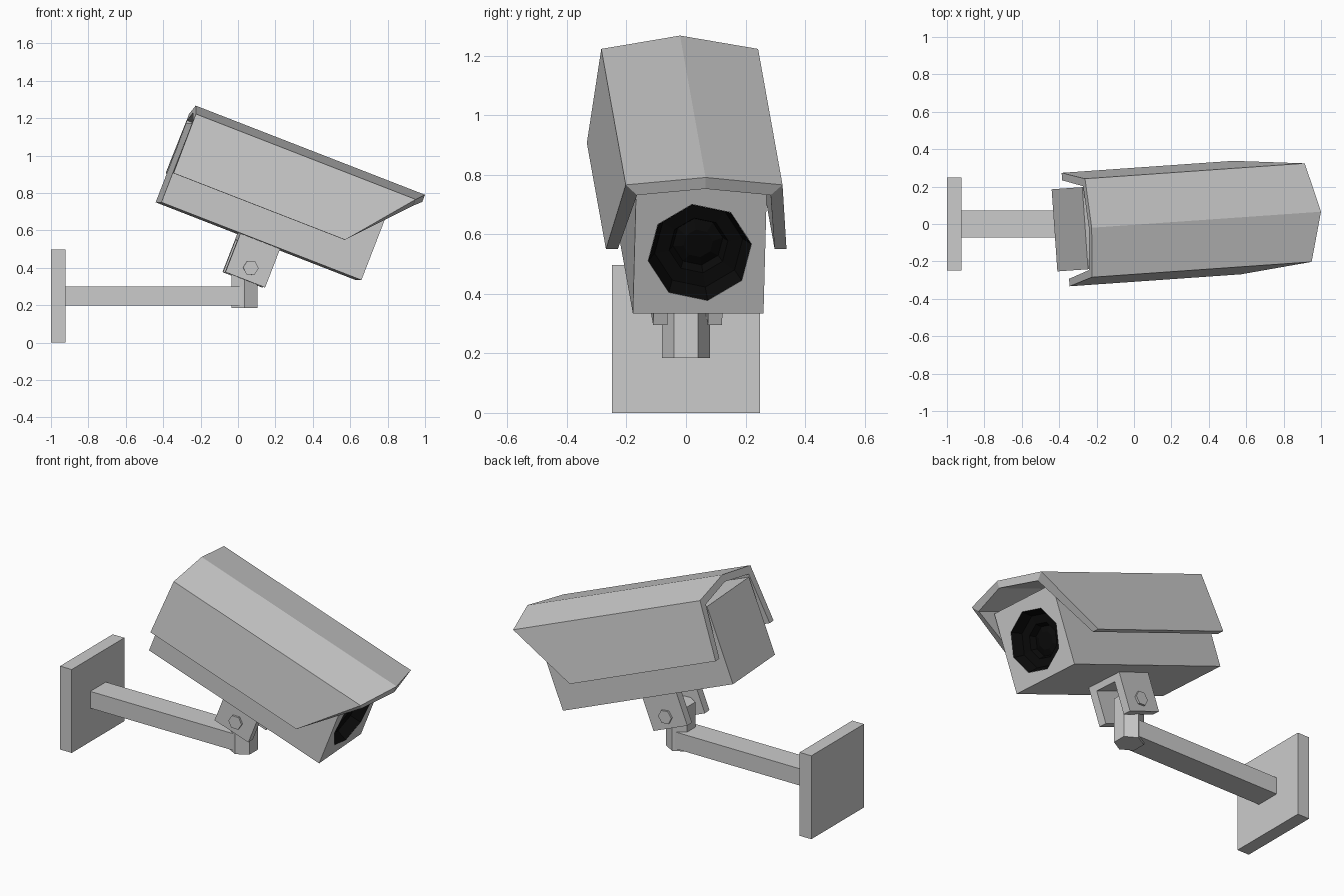
import bpy, bmesh
from math import radians, cos, sin, pi
from mathutils import Matrix

if "Cube" in bpy.data.objects:
    bpy.data.objects.remove(bpy.data.objects["Cube"])

# Camera head frame: local x = lens direction, tilted down and slightly turned
HEAD = (Matrix.Translation((0.06, 0, 0.40)) @ Matrix.Rotation(radians(4), 4, 'Z')
        @ Matrix.Rotation(radians(21.2), 4, 'Y'))


def make(name, bm, matrix=Matrix(), mat=None):
    bmesh.ops.recalc_face_normals(bm, faces=bm.faces)
    me = bpy.data.meshes.new(name)
    bm.to_mesh(me)
    bm.free()
    ob = bpy.data.objects.new(name, me)
    ob.matrix_world = matrix
    bpy.context.collection.objects.link(ob)
    if mat:
        me.materials.append(mat)
    return ob


def box(name, x, y, z, matrix=Matrix()):
    bm = bmesh.new()
    bmesh.ops.create_cube(bm, size=1)
    for v in bm.verts:
        for i, (a, b) in enumerate((x, y, z)):
            v.co[i] = (a + b) / 2 + v.co[i] * (b - a)
    return make(name, bm, matrix)


def loft(name, loops, matrix=Matrix(), mat=None, caps=(True, True)):
    """Join equal-length point loops with quads and cap the ends."""
    bm = bmesh.new()
    rings = [[bm.verts.new(p) for p in loop] for loop in loops]
    for a, b in zip(rings, rings[1:]):
        n = len(a)
        for i in range(n):
            j = (i + 1) % n
            bm.faces.new((a[i], a[j], b[j], b[i]))
    if caps[0]:
        bm.faces.new(rings[0])
    if caps[1]:
        bm.faces.new(rings[-1])
    return make(name, bm, matrix, mat)


def polygon(n, r, start):
    return [(r * cos(start + 2 * pi * i / n), r * sin(start + 2 * pi * i / n)) for i in range(n)]


# Wall plate and arm
box("wall_plate", (-1, -0.923), (-0.248, 0.248), (0, 0.497))
box("arm", (-0.923, 0.03), (-0.073, 0.073), (0.2, 0.3))

# Hexagonal post at the end of the arm
hexa = polygon(6, 0.08, pi / 2)
loft("post", [[(0.035 + a, b, z) for a, b in hexa] for z in (0.185, 0.45)])

# Bracket: two ears, joining plate and hexagonal bolts
box("bracket_base", (-0.118, 0.11), (-0.116, 0.116), (0.115, 0.152), HEAD)
for side, label in ((-1, "right"), (1, "left")):
    y0, y1 = sorted((0.068 * side, 0.116 * side))
    box(f"bracket_ear_{label}", (-0.118, 0.11), (y0, y1), (-0.07, 0.152), HEAD)
    loft(f"bolt_{label}", [[(a, y * side, b) for a, b in polygon(6, 0.042, 0.3)]
                           for y in (0.1, 0.128)], HEAD)

# Camera body with an octagonal recess for the lens
FRONT, LENS_Z = 0.57, 0.37
body = box("camera_body", (-0.58, FRONT), (-0.22, 0.22), (0.151, 0.605), HEAD)


def lens_ring(r, depth):
    return [(FRONT - depth, a, LENS_Z + b) for a, b in polygon(8, r, radians(10))]


cutter = loft("lens_cutter", [lens_ring(0.176, -0.05), lens_ring(0.176, 0.13)], HEAD)
cutter.hide_render = True
cutter.hide_viewport = True
cut = body.modifiers.new("lens_recess", 'BOOLEAN')
cut.operation = 'DIFFERENCE'
cut.solver = 'EXACT'
cut.object = cutter

# Black stepped lens
black = bpy.data.materials.new("lens_black")
black.diffuse_color = (0.003, 0.003, 0.003, 1)
black.use_nodes = True
black.node_tree.nodes["Principled BSDF"].inputs["Base Color"].default_value = black.diffuse_color
loft("lens", [lens_ring(r, d) for r, d in ((0.1755, 0), (0.15, 0.06), (0.10, 0.065),
                                           (0.085, 0.10), (0.05, 0.085))],
     HEAD, black, caps=(False, True))

# Sun shield: folded sheet, stations (outer y, outer z, inner y, inner z, front x)
half = [(0.304, 0.318, 0.264, 0.318, 0.405),
        (0.264, 0.657, 0.225, 0.620, 0.682),
        (0.0, 0.705, 0.0, 0.664, 0.737)]
stations = [(-a, b, -c, d, f) for a, b, c, d, f in half] + half[1::-1]
loft("sun_shield", [[(-0.581, oy, oz), (fx, oy, oz), (fx, iy, iz), (-0.581, iy, iz)]
                    for oy, oz, iy, iz, fx in stations], HEAD)
